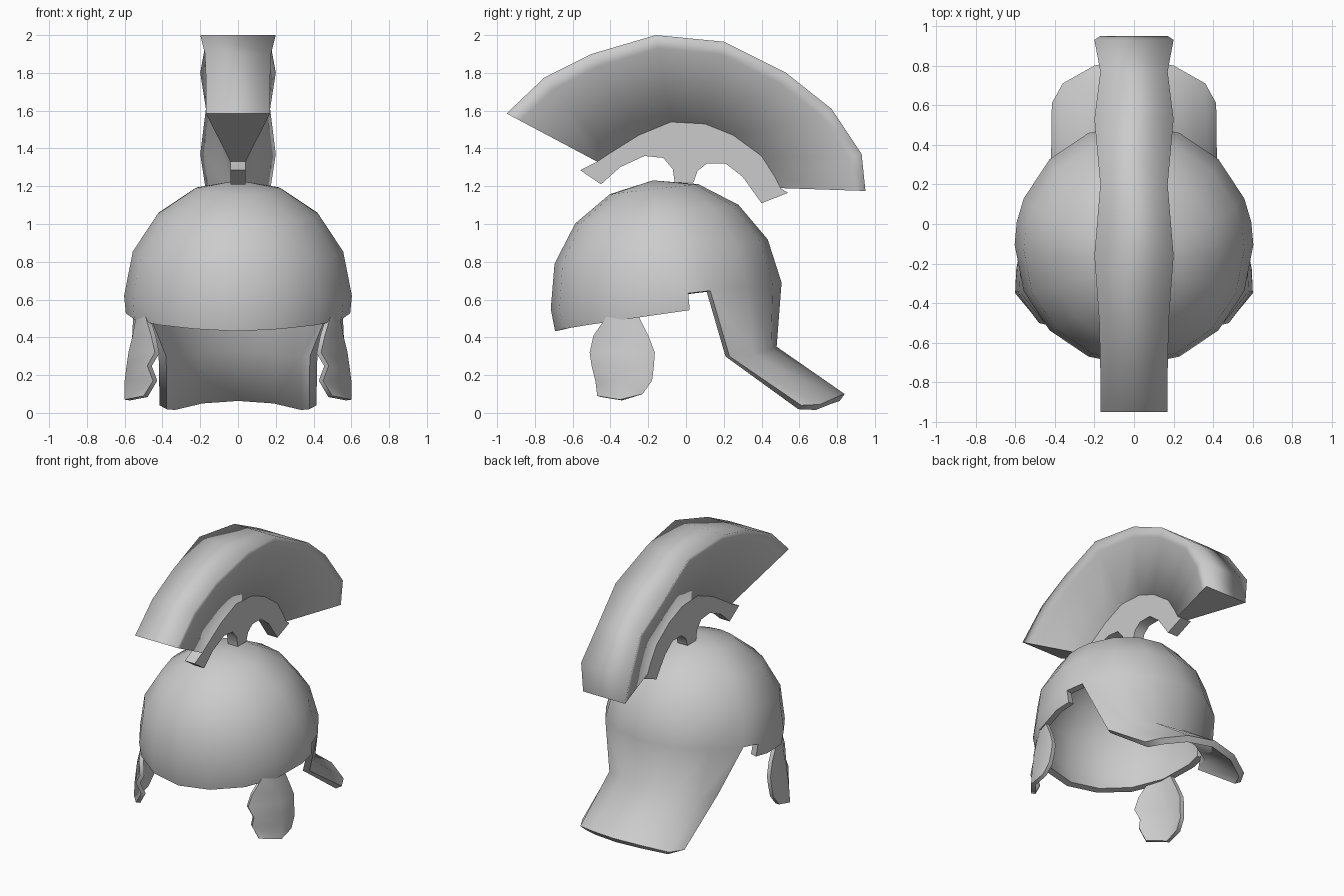
import bpy
import bmesh
from math import sin, cos, radians
from mathutils import Matrix, Vector

cube = bpy.data.objects.get("Cube")
if cube:
    bpy.data.objects.remove(cube, do_unlink=True)

metal = bpy.data.materials.new("plain_grey")
metal.use_nodes = True
GREY = (0.6, 0.6, 0.6, 1)
metal.diffuse_color = GREY
metal.node_tree.nodes["Principled BSDF"].inputs["Base Color"].default_value = GREY


def add_grid(bm, rows):
    """Skin a grid of points; rows run downward, columns front to back."""
    vs = [[bm.verts.new(p) for p in row] for row in rows]
    for top, low in zip(vs, vs[1:]):
        for i in range(len(top) - 1):
            bm.faces.new((top[i], low[i], low[i + 1], top[i + 1]))


def finish(bm, name):
    me = bpy.data.meshes.new(name)
    bm.to_mesh(me)
    bm.free()
    me.materials.append(metal)
    ob = bpy.data.objects.new(name, me)
    bpy.context.collection.objects.link(ob)
    bpy.ops.object.select_all(action="DESELECT")
    ob.select_set(True)
    bpy.context.view_layer.objects.active = ob
    return ob


def mirrored_shell(bm, name, thickness, angle):
    """Mirror a half surface, thicken it inward and smooth it."""
    ob = finish(bm, name)
    ob.modifiers.new("mirror", "MIRROR").use_axis[0] = True
    solid = ob.modifiers.new("solid", "SOLIDIFY")
    solid.thickness = thickness
    solid.offset = -1
    for mod in list(ob.modifiers):
        bpy.ops.object.modifier_apply(modifier=mod.name)
    bpy.ops.object.shade_smooth_by_angle(angle=radians(angle))
    return ob


# Dome: half of a sphere with its pole tipped toward the front
TILT = Matrix.Translation((0, -0.105, 0.62)) @ Matrix.Rotation(radians(6.5), 4, "X")


def dome_point(polar, azimuth, drop=None):
    p, a = radians(polar), radians(azimuth)
    z = 0.615 * cos(p) if drop is None else -drop
    x = 0 if azimuth in (0, 180) else 0.603 * sin(p) * sin(a)
    return TILT @ Vector((x, -0.615 * sin(p) * cos(a), z))


front_cols = [0, 22.5, 45, 67.5, 90, 101]
back_cols = [112.5, 135, 157.5, 180]
bm = bmesh.new()
add_grid(bm, [[dome_point(22.5 * r, a) for a in front_cols + back_cols]
              for r in range(5)])

# Rim band below the equator at the front and sides
add_grid(bm, [[dome_point(90, a) for a in front_cols],
              [dome_point(80, a, 0.12 - 0.0003 * a) for a in front_cols]])

# Neck guard: narrows below the dome, then flares out to the rear
crease = [(0.42, 0.23, 0.30), (0.37, 0.36, 0.31), (0.2, 0.45, 0.34), (0, 0.48, 0.35)]
lip = [(0.415, 0.61, 0.04), (0.36, 0.71, 0.045), (0.2, 0.8, 0.085), (0, 0.84, 0.1)]
add_grid(bm, [[dome_point(90, a) for a in back_cols], crease, lip])
bmesh.ops.remove_doubles(bm, verts=bm.verts, dist=0.0005)
mirrored_shell(bm, "helmet_bowl", 0.045, 60)

# Cheek guards: curved plates hanging under the rim
bm = bmesh.new()
add_grid(bm, [
    [(0.49, -0.42, 0.51), (0.54, -0.33, 0.51), (0.555, -0.25, 0.51)],
    [(0.46, -0.49, 0.41), (0.56, -0.34, 0.4), (0.56, -0.2, 0.41)],
    [(0.44, -0.51, 0.32), (0.58, -0.34, 0.32), (0.57, -0.165, 0.32)],
    [(0.48, -0.5, 0.25), (0.59, -0.34, 0.25), (0.575, -0.17, 0.25)],
    [(0.45, -0.48, 0.17), (0.6, -0.34, 0.17), (0.585, -0.18, 0.17)],
    [(0.5, -0.47, 0.09), (0.6, -0.35, 0.07), (0.595, -0.23, 0.1)],
])
mirrored_shell(bm, "cheek_guards", 0.03, 60)

# Crest holder: arched bar with a short post, extruded across x
top_arc = [(-0.47, 1.33), (-0.41, 1.37), (-0.25, 1.47), (-0.08, 1.54), (0.1, 1.53),
           (0.25, 1.47), (0.4, 1.36), (0.47, 1.25), (0.5, 1.19)]
under = [(0.54, 1.165), (0.4, 1.11), (0.3, 1.25), (0.21, 1.32), (0.11, 1.32),
         (0.06, 1.28), (0.04, 1.22), (-0.06, 1.22), (-0.07, 1.29), (-0.12, 1.35),
         (-0.22, 1.36), (-0.35, 1.3), (-0.45, 1.21), (-0.56, 1.285)]
bm = bmesh.new()
side = bm.faces.new([bm.verts.new((-0.04, y, z)) for y, z in top_arc + under])
out = bmesh.ops.extrude_face_region(bm, geom=[side])["geom"]
bmesh.ops.translate(bm, vec=(0.08, 0, 0),
                    verts=[v for v in out if isinstance(v, bmesh.types.BMVert)])
bmesh.ops.recalc_face_normals(bm, faces=bm.faces)
finish(bm, "crest_holder")
bpy.ops.object.shade_smooth_by_angle(angle=radians(40))

# Plume: fan that widens from the holder to a rippled outer edge
outer_arc = [(-0.95, 1.585), (-0.75, 1.775), (-0.5, 1.9), (-0.16, 2.0), (0.2, 1.965),
             (0.53, 1.8), (0.77, 1.61), (0.93, 1.37), (0.95, 1.175)]
widths = [0.17, 0.17, 0.175, 0.2, 0.17, 0.2, 0.17, 0.2, 0.17]
bm = bmesh.new()
loops = []
for (yi, zi), (yo, zo), w in zip(top_arc, outer_arc, widths):
    half = [(0.04 + (w - 0.04) * t, yi + (yo - yi) * t, zi + (zo - zi) * t)
            for t in (0, 0.85, 1)]
    ring = half + [(-x, y, z) for x, y, z in reversed(half)]
    loops.append([bm.verts.new(p) for p in ring])
for a, b in zip(loops, loops[1:]):
    for i in range(len(a)):
        j = (i + 1) % len(a)
        bm.faces.new((a[i], a[j], b[j], b[i])).smooth = True
for end in (loops[0], loops[-1]):
    bm.faces.new(end)
bmesh.ops.recalc_face_normals(bm, faces=bm.faces)
finish(bm, "plume")
